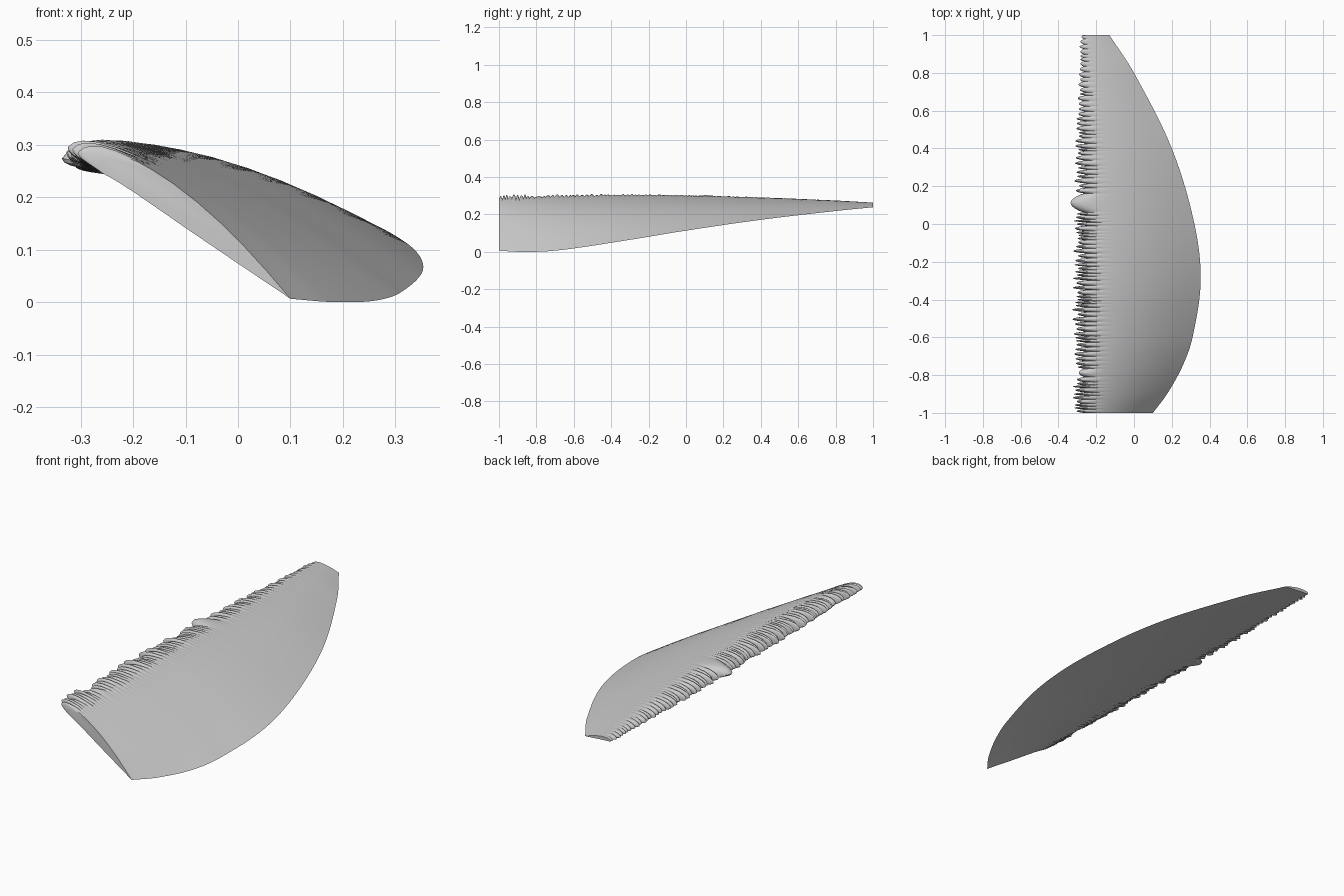
import bpy, bmesh, math, random
from mathutils import Vector

cube = bpy.data.objects.get("Cube")
if cube:
    bpy.data.objects.remove(cube)
random.seed(7)

# Span stations: y, trailing edge x, trailing edge z, leading edge x, leading edge z
STATIONS = [
    (-1.0, 0.10, 0.008, -0.30, 0.277), (-0.9, 0.175, 0.002, -0.30, 0.274),
    (-0.75, 0.258, 0.004, -0.295, 0.270), (-0.6, 0.31, 0.02, -0.295, 0.267),
    (-0.3, 0.353, 0.066, -0.295, 0.263), (0.0, 0.32, 0.115, -0.29, 0.258),
    (0.4, 0.20, 0.173, -0.285, 0.252), (0.8, 0.0, 0.22, -0.28, 0.25),
    (1.0, -0.13, 0.24, -0.275, 0.25)]

# Section in chord units: upper surface nose to tail, then the flat underside
UPPER = [(0, 0.015), (0.008, 0.04), (0.025, 0.06), (0.06, 0.083), (0.11, 0.1), (0.18, 0.112),
         (0.26, 0.118), (0.36, 0.119), (0.48, 0.111), (0.6, 0.095), (0.73, 0.07), (0.87, 0.036), (1, 0)]
LOWER = [(0.87, 0), (0.7, 0), (0.5, 0.001), (0.36, 0.003), (0.25, 0.004), (0.17, 0.003),
         (0.1, 0), (0.05, -0.003), (0.02, -0.001), (0.006, 0.004)]
SECTION = UPPER + LOWER


def station(y):
    """Smoothly interpolated edges at a span position (Catmull-Rom style)."""
    n = len(STATIONS)
    i = max(k for k in range(n - 1) if STATIONS[k][0] <= y + 1e-9)
    a, b = STATIONS[i], STATIONS[i + 1]
    p, q = STATIONS[max(i - 1, 0)], STATIONS[min(i + 2, n - 1)]
    w = b[0] - a[0]
    t = (y - a[0]) / w
    out = []
    for k in range(1, 5):
        m0 = (b[k] - p[k]) / (b[0] - p[0]) * w
        m1 = (q[k] - a[k]) / (q[0] - a[0]) * w
        out.append((2*t**3 - 3*t*t + 1) * a[k] + (t**3 - 2*t*t + t) * m0
                   + (3*t*t - 2*t**3) * b[k] + (t**3 - t*t) * m1)
    return out


def make_teeth():
    """Irregular rounded teeth along the leading edge: start, width, tip, valley."""
    teeth, y = [], -1.0
    while y < 1:
        width = random.uniform(0.014, 0.03)
        tip = random.uniform(0.005, 0.038)
        valley = -random.uniform(0.02, 0.045)
        if 0.06 < y < 0.12:
            width, tip = 0.1, 0.05
        elif -0.83 < y < -0.79:
            width, tip = 0.045, 0.0
        elif y > 0.15:
            fade = max(0.35, 1 - (y - 0.15) * 0.9)
            tip, valley = tip * fade, valley * fade
        teeth.append((y, width, tip, valley))
        y += width
    return teeth


# Span positions follow the teeth so that each valley stays crisp
rows = []
for start, width, tip, valley in make_teeth():
    steps = 16 if width > 0.04 else 8
    for k in range(steps):
        y = start + width * k / steps
        if y < 1:
            rows.append((y, valley + (tip - valley) * math.sin(math.pi * k / steps) ** 0.8))
rows.append((1.0, 0.0))

# Blade: loft the section along the span
bm = bmesh.new()
rings = []
for y, bump in rows:
    tx, tz, lx, lz = station(y)
    nose, tail = Vector((lx, y, lz)), Vector((tx, y, tz))
    chord = (tail - nose).length
    along = (tail - nose) / chord
    up = Vector((-along.z, 0, along.x))
    reach = min(0.16, 0.7 * chord)
    ring = []
    for s, h in SECTION:
        c = s * chord
        c -= bump * max(0, 1 - c / reach) ** 2
        ring.append(bm.verts.new(nose + along * c + up * h * chord))
    rings.append(ring)
count = len(SECTION)
for a, b in zip(rings, rings[1:]):
    for i in range(count):
        j = (i + 1) % count
        bm.faces.new((a[i], a[j], b[j], b[i]))
bm.faces.new(rings[0])
bm.faces.new(rings[-1])
bmesh.ops.recalc_face_normals(bm, faces=bm.faces)

# Seat the blade on the ground
low = min(v.co.z for v in bm.verts)
bmesh.ops.translate(bm, verts=bm.verts, vec=(0, 0, -low))
mesh = bpy.data.meshes.new("serrated_blade")
bm.to_mesh(mesh)
bm.free()
blade = bpy.data.objects.new("serrated_blade", mesh)
bpy.context.collection.objects.link(blade)

# Plain grey
grey = bpy.data.materials.new("light_grey")
grey.use_nodes = True
colour = (0.6, 0.6, 0.6, 1)
grey.diffuse_color = colour
grey.node_tree.nodes["Principled BSDF"].inputs["Base Color"].default_value = colour
mesh.materials.append(grey)

bpy.ops.object.select_all(action='DESELECT')
blade.select_set(True)
bpy.context.view_layer.objects.active = blade
bpy.ops.object.shade_smooth_by_angle(angle=math.radians(35))
